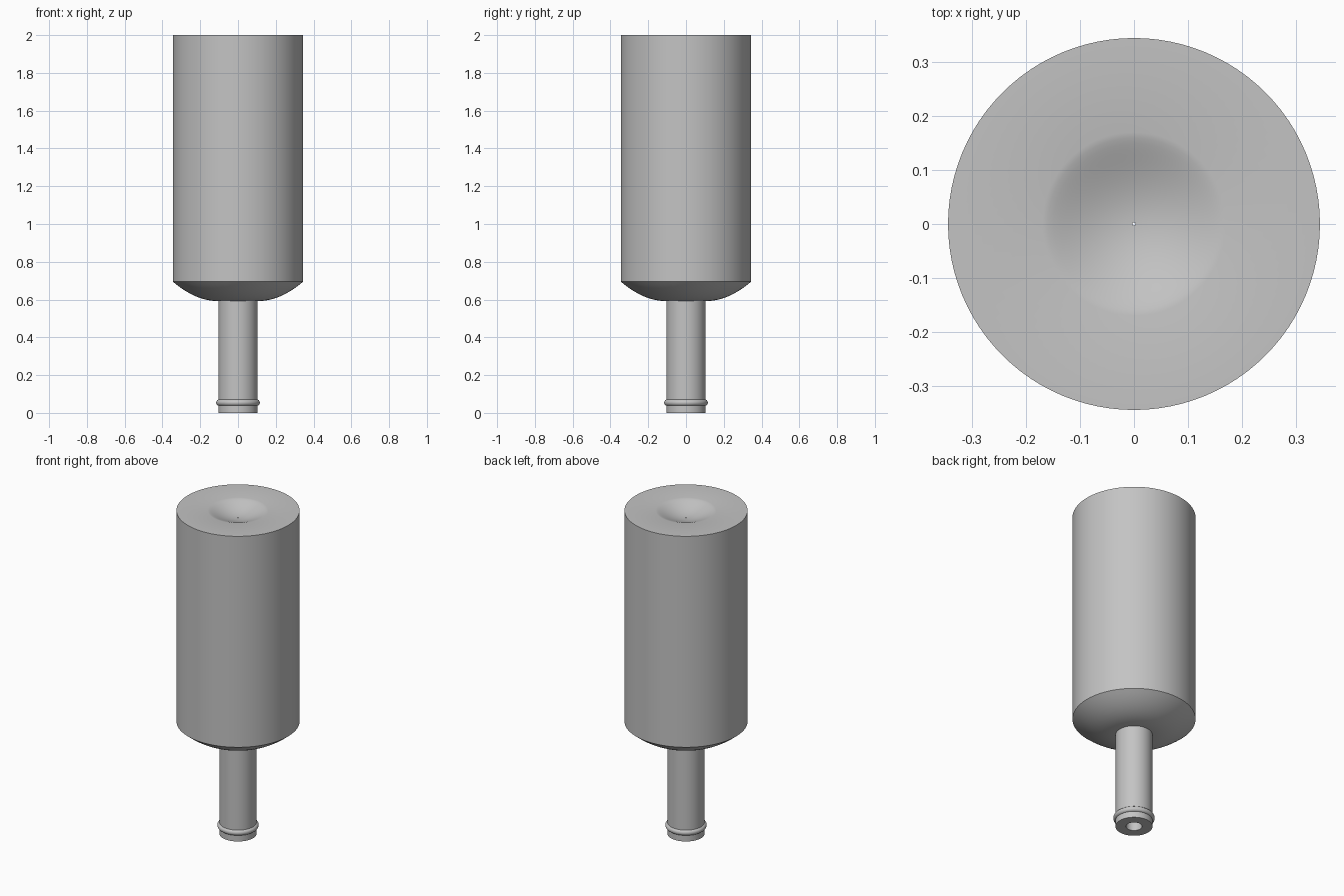
import bpy
import bmesh
import math

cube = bpy.data.objects.get("Cube")
if cube:
    bpy.data.objects.remove(cube, do_unlink=True)

grey = bpy.data.materials.new("grey")
grey.use_nodes = True
colour = (0.55, 0.55, 0.55, 1)
grey.diffuse_color = colour
grey.node_tree.nodes["Principled BSDF"].inputs["Base Color"].default_value = colour


def lathe(name, profile, steps=96):
    """Revolve a closed (radius, height) profile around the z axis."""
    bm = bmesh.new()
    verts = [bm.verts.new((r, 0, z)) for r, z in profile]
    edges = [bm.edges.new((a, b)) for a, b in zip(verts, verts[1:] + verts[:1])]
    bmesh.ops.spin(bm, geom=verts + edges, cent=(0, 0, 0), axis=(0, 0, 1),
                   angle=math.tau, steps=steps)
    bmesh.ops.remove_doubles(bm, verts=bm.verts, dist=0.00005)
    bmesh.ops.recalc_face_normals(bm, faces=bm.faces)
    mesh = bpy.data.meshes.new(name)
    bm.to_mesh(mesh)
    bm.free()
    obj = bpy.data.objects.new(name, mesh)
    bpy.context.collection.objects.link(obj)
    mesh.materials.append(grey)
    bpy.ops.object.select_all(action="DESELECT")
    obj.select_set(True)
    bpy.context.view_layer.objects.active = obj
    bpy.ops.object.shade_smooth_by_angle(angle=math.radians(30))
    return obj


body_r, neck_r, bore_r, pin_r = 0.345, 0.104, 0.045, 0.003
top, shoulder_z, neck_z, wall = 2.0, 0.695, 0.592, 0.05


def shoulder(radius, start, base, count=14):
    """Bowl that leaves the neck flat and steepens towards the wall."""
    rise = shoulder_z - neck_z
    return [(start + (radius - start) * i / count, base + rise * (i / count) ** 2)
            for i in range(count + 1)]


def dent(offset, count=16):
    """Shallow dish with a softly rounded rim, from the rim to the centre."""
    rim, depth = 0.17, 0.045
    pts = []
    for i in range(count + 1):
        r = rim + (pin_r - rim) * i / count
        pts.append((r, top - offset - depth * (1 - (r / rim) ** 2) ** 1.4))
    return pts


# Hollow bottle standing on its mouth
outer = [(bore_r, 0), (neck_r, 0)]
outer += shoulder(body_r, neck_r, neck_z) + [(body_r, top)] + dent(0)
inner = shoulder(body_r - wall, bore_r, neck_z + wall)
inner += [(body_r - wall, top - wall)] + dent(wall)
lathe("bottle", outer + inner[::-1])

# Rounded lip ring around the neck
ring = [(neck_r - 0.004 + 0.016 * math.cos(a), 0.054 + 0.017 * math.sin(a))
        for a in (math.tau * i / 16 for i in range(16))]
lathe("lip_ring", ring)
